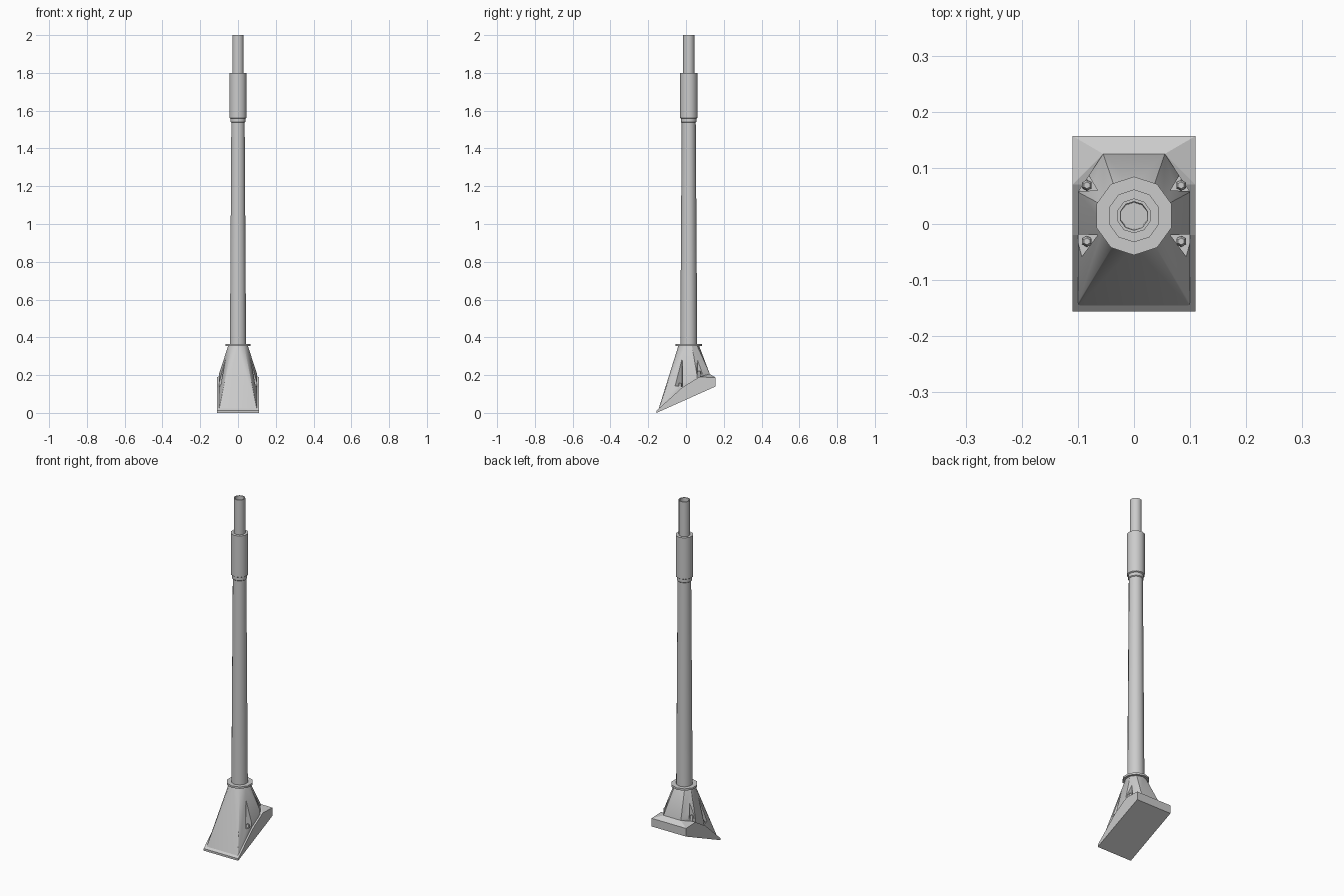
import bpy, bmesh, math

if "Cube" in bpy.data.objects:
    bpy.data.objects.remove(bpy.data.objects["Cube"])

AXIS_Y = 0.0145
SIDES = 10


def finish(name, bm, smooth=None):
    bmesh.ops.recalc_face_normals(bm, faces=bm.faces)
    me = bpy.data.meshes.new(name)
    bm.to_mesh(me)
    bm.free()
    ob = bpy.data.objects.new(name, me)
    bpy.context.collection.objects.link(ob)
    if smooth:
        bpy.ops.object.select_all(action='DESELECT')
        ob.select_set(True)
        bpy.context.view_layer.objects.active = ob
        bpy.ops.object.shade_smooth_by_angle(angle=math.radians(smooth))
    return ob


def ring(r, z, cx=0.0, cy=AXIS_Y, n=SIDES):
    return [(cx + r * math.cos(math.pi / 2 + 2 * math.pi * i / n),
             cy + r * math.sin(math.pi / 2 + 2 * math.pi * i / n), z) for i in range(n)]


def lathe(name, profile, cx=0.0, cy=AXIS_Y, n=SIDES):
    """Stack of rings (radius, z), capped at both ends."""
    bm = bmesh.new()
    rows = [[bm.verts.new(p) for p in ring(r, z, cx, cy, n)] for r, z in profile]
    for a, b in zip(rows, rows[1:]):
        for i in range(n):
            j = (i + 1) % n
            bm.faces.new((a[i], a[j], b[j], b[i]))
    bm.faces.new(rows[0])
    bm.faces.new(rows[-1])
    return finish(name, bm, 40)


def hull(name, points, smooth=None):
    bm = bmesh.new()
    for p in points:
        bm.verts.new(p)
    res = bmesh.ops.convex_hull(bm, input=bm.verts)
    junk = {g for g in res['geom_interior'] + res['geom_unused'] if isinstance(g, bmesh.types.BMVert)}
    bmesh.ops.delete(bm, geom=list(junk), context='VERTS')
    return finish(name, bm, smooth)


def both(points):
    return [(s * x, y, z) for x, y, z in points for s in (1, -1)]


# Long handle parts, bottom to top
lathe("shaft", [(0.045, 0.355), (0.037, 1.545)])
lathe("flange", [(0.070, 0.353), (0.070, 0.364)])
lathe("sleeve", [(0.036, 1.535), (0.041, 1.540), (0.041, 1.558), (0.047, 1.562), (0.047, 1.80)])
lathe("end_tube", [(0.031, 1.79), (0.031, 2.0), (0.0255, 2.0), (0.024, 1.85)])

# Slanted wedge foot
side = [(-0.156, 0.0), (-0.156, 0.012), (-0.02, 0.135), (0.07, 0.190), (0.157, 0.187), (0.157, 0.14)]
hull("foot", both([(0.11, y, z) for y, z in side] + [(0.055, 0.125, 0.206)]))

# Socket blending the round neck into the foot
socket = hull("socket", ring(0.055, 0.355) + both([
    (0.10, -0.140, 0.026), (0.10, -0.148, 0.012), (0.10, -0.018, 0.160), (0.10, 0.057, 0.208),
    (0.10, 0.057, 0.15), (0.055, 0.125, 0.209), (0.055, 0.125, 0.17)]), 30)

# Corner notches with a bolt in each
front_notch = [(0.065, -0.020), (0.104, -0.018), (0.093, -0.058)]
back_notch = [(0.065, 0.060), (0.104, 0.058), (0.084, 0.092)]
for label, tri, floor, by in (("front", front_notch, 0.140, -0.031), ("back", back_notch, 0.206, 0.069)):
    for s, hand in ((1, "right"), (-1, "left")):
        cutter = hull(f"notch_cutter_{label}_{hand}",
                      [(s * x, y, z) for x, y in tri for z in (floor, 0.345)])
        cutter.hide_render = True
        cutter.hide_set(True)
        cutter.display_type = 'WIRE'
        mod = socket.modifiers.new("notch", 'BOOLEAN')
        mod.operation = 'DIFFERENCE'
        mod.solver = 'EXACT'
        mod.object = cutter
        lathe(f"bolt_{label}_{hand}", [(0.010, floor - 0.02), (0.010, floor + 0.010), (0.006, floor + 0.017)],
              s * 0.084, by, 6)
